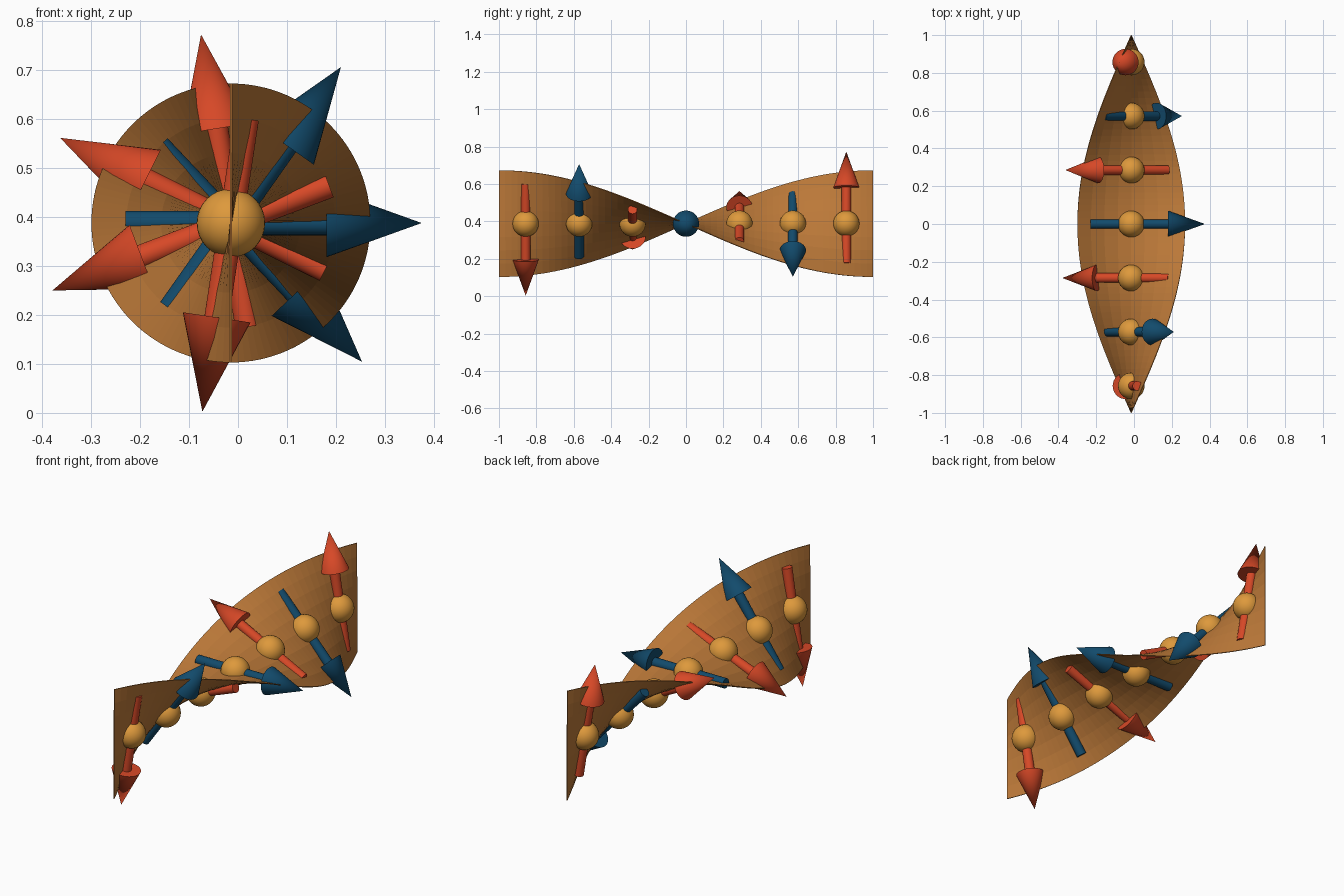
import bpy, bmesh, math
from mathutils import Vector, Matrix

if "Cube" in bpy.data.objects:
    bpy.data.objects.remove(bpy.data.objects["Cube"])

CX, CZ = -0.0145, 0.388      # ribbon axis
HALF_W = 0.285


def material(name, rgb):
    m = bpy.data.materials.new(name)
    m.diffuse_color = (*rgb, 1)
    m.use_nodes = True
    m.node_tree.nodes["Principled BSDF"].inputs["Base Color"].default_value = m.diffuse_color
    return m


BROWN = material("ribbon brown", (0.50, 0.19, 0.04))
GOLD = material("gold", (0.73, 0.32, 0.045))
RED = material("red", (0.68, 0.065, 0.02))
BLUE = material("deep blue", (0.006, 0.07, 0.15))


def finish(name, bm, mat, smooth=True):
    me = bpy.data.meshes.new(name)
    bm.to_mesh(me)
    bm.free()
    me.materials.append(mat)
    ob = bpy.data.objects.new(name, me)
    bpy.context.collection.objects.link(ob)
    if smooth:
        bpy.ops.object.select_all(action='DESELECT')
        ob.select_set(True)
        bpy.context.view_layer.objects.active = ob
        bpy.ops.object.shade_smooth_by_angle(angle=math.radians(40))
    return ob


# Ribbon: a thin strip making a half turn along y
bm = bmesh.new()
SEGS, COLS = 60, 8
rows = []
for i in range(SEGS + 1):
    y = -1 + 2 * i / SEGS
    a = -y * math.pi / 2
    rows.append([bm.verts.new((CX + r * math.cos(a), y, CZ + r * math.sin(a)))
                 for r in (HALF_W * (2 * j / COLS - 1) for j in range(COLS + 1))])
for p, q in zip(rows, rows[1:]):
    for j in range(COLS):
        bm.faces.new((p[j], p[j + 1], q[j + 1], q[j]))
ribbon = finish("twisted_ribbon", bm, BROWN, smooth=False)
solid = ribbon.modifiers.new("thickness", 'SOLIDIFY')
solid.thickness = 0.004
solid.offset = 0


# Arrow: shaft and cone joined in one mesh, pointing at an angle in the xz plane
def arrow(name, centre, angle, mat):
    bm = bmesh.new()
    for r1, r2, z0, z1 in ((0.025, 0.025, -0.215, 0.2), (0.07, 0, 0.195, 0.39)):
        bmesh.ops.create_cone(bm, cap_ends=True, segments=32, radius1=r1, radius2=r2,
                              depth=z1 - z0, matrix=Matrix.Translation((0, 0, (z0 + z1) / 2)))
    a = math.radians(angle)
    turn = Vector((math.cos(a), 0, math.sin(a))).to_track_quat('Z', 'Y').to_matrix().to_4x4()
    bm.transform(Matrix.Translation(centre) @ turn)
    finish(name, bm, mat)


# Seven sites along the axis, with arrows alternating in direction and colour
ANGLES = (-98.6, 54.8, -159.3, 0, 153.5, -46.6, 99)
for k, angle in enumerate(ANGLES):
    centre = Vector((CX, (k - 3) * 2 / 7, CZ))
    bm = bmesh.new()
    bmesh.ops.create_uvsphere(bm, u_segments=32, v_segments=16, radius=0.07,
                              matrix=Matrix.Translation(centre))
    finish(f"site_ball_{k + 1}", bm, GOLD)
    arrow(f"spin_arrow_{k + 1}", centre, angle, BLUE if k % 2 else RED)
